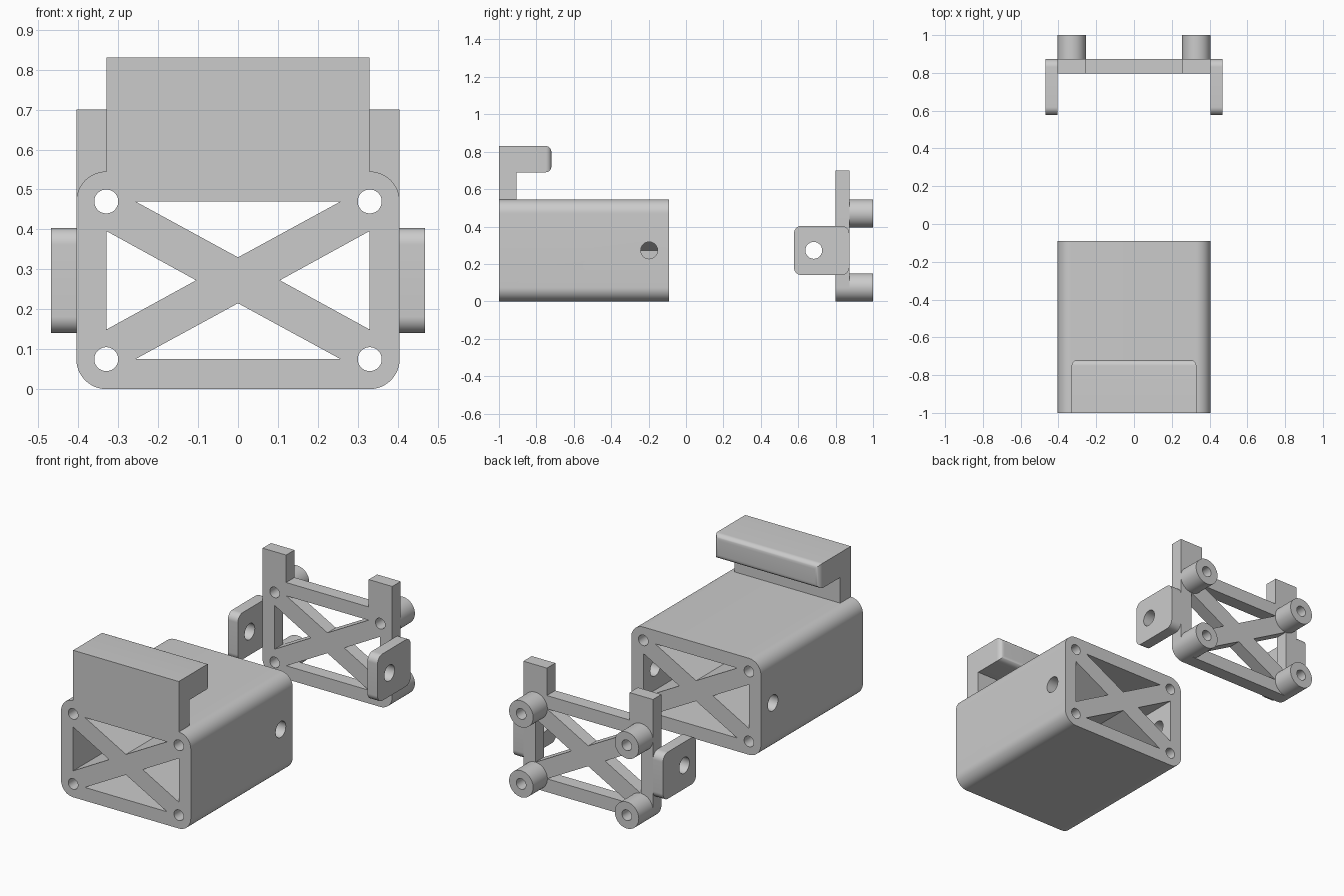
import bpy, bmesh
from math import radians, cos, sin, pi
from mathutils import Vector

if "Cube" in bpy.data.objects:
    bpy.data.objects.remove(bpy.data.objects["Cube"])


def circle(u, v, r, n=48):
    return [(u + r * cos(2 * pi * i / n), v + r * sin(2 * pi * i / n)) for i in range(n)]


def arc(u, v, r, start, n=12):
    return [(u + r * cos(radians(start + 90 * i / n)), v + r * sin(radians(start + 90 * i / n)))
            for i in range(n + 1)]


def rounded_rect(u0, u1, v0, v1, r):
    return (arc(u1 - r, v1 - r, r, 0) + arc(u0 + r, v1 - r, r, 90)
            + arc(u0 + r, v0 + r, r, 180) + arc(u1 - r, v0 + r, r, 270))


def extrude(name, loops, axis, a, b, bevel_test=None):
    """Extrude an outline with holes along axis; X uses (y, z) points, Y uses (x, z)."""
    place = (lambda u, v: (a, u, v)) if axis == 'X' else (lambda u, v: (u, a, v))
    direction = Vector((1, 0, 0) if axis == 'X' else (0, 1, 0))
    bm = bmesh.new()
    edges = []
    for loop in loops:
        vs = [bm.verts.new(place(u, v)) for u, v in loop]
        edges += [bm.edges.new((vs[i - 1], vs[i])) for i in range(len(vs))]
    bmesh.ops.triangle_fill(bm, edges=edges, use_beauty=True, normal=direction)
    ext = bmesh.ops.extrude_face_region(bm, geom=bm.faces[:])
    moved = [g for g in ext['geom'] if isinstance(g, bmesh.types.BMVert)]
    bmesh.ops.translate(bm, verts=moved, vec=direction * (b - a))
    bmesh.ops.recalc_face_normals(bm, faces=bm.faces[:])
    if bevel_test:
        bmesh.ops.dissolve_limit(bm, angle_limit=radians(1), verts=bm.verts[:], edges=bm.edges[:])
        picked = [e for e in bm.edges if all(bevel_test(v.co) for v in e.verts)]
        bmesh.ops.bevel(bm, geom=picked, offset=0.03, segments=8, profile=0.5, affect='EDGES')
    me = bpy.data.meshes.new(name)
    bm.to_mesh(me)
    bm.free()
    me.shade_smooth()
    me.set_sharp_from_angle(angle=radians(30))
    ob = bpy.data.objects.new(name, me)
    bpy.context.collection.objects.link(ob)
    return ob


def cut(ob, cutter):
    mod = ob.modifiers.new("hole", 'BOOLEAN')
    mod.operation, mod.solver, mod.object = 'DIFFERENCE', 'EXACT', cutter
    bpy.context.view_layer.update()
    me = bpy.data.meshes.new_from_object(ob.evaluated_get(bpy.context.evaluated_depsgraph_get()))
    ob.modifiers.clear()
    ob.data = me
    me.set_sharp_from_angle(angle=radians(30))
    bpy.data.objects.remove(cutter)


W, H, R = 0.405, 0.545, 0.075
SX, Z_LOW, Z_HIGH, Z_MID = 0.33, 0.075, 0.47, 0.2725
screws = [(s * SX, z) for s in (-1, 1) for z in (Z_LOW, Z_HIGH)]

# Shared cross-brace windows and screw holes
windows = [[(s * 0.33, 0.396), (s * 0.33, 0.149), (s * 0.105, Z_MID)] for s in (-1, 1)]
windows += [[(-0.257, z), (0.257, z), (0, tip)] for z, tip in ((Z_HIGH, 0.33), (Z_LOW, 0.215))]
openings = windows + [circle(x, z, 0.03) for x, z in screws]

# Main body with pivot holes through each side wall
body = extrude("body", [rounded_rect(-W, W, 0, H, R)] + openings, 'Y', -1, -0.09)
for s in (-1, 1):
    cut(body, extrude("pivot_cutter", [circle(-0.197, Z_MID, 0.045)], 'X', s * 0.26, s * 0.5))

# Hooked lip on top of the body, rounded around its rear face
hook = [(-1, H), (-0.905, H), (-0.905, 0.69), (-0.72, 0.69), (-0.72, 0.83), (-1, 0.83)]
extrude("hook", [hook], 'X', -SX, SX, lambda co: co.y > -0.73)

# Bracket plate with two upright posts
Y0, Y1, POST, TOP = 0.798, 0.873, 0.258, 0.70
plate = ([(W, TOP), (POST, TOP), (POST, H), (-POST, H), (-POST, TOP), (-W, TOP)]
         + arc(-W + R, R, R, 180) + arc(W - R, R, R, 270))
extrude("bracket_plate", [plate] + openings, 'Y', Y0, Y1)

# Screw bosses behind the bracket
for x, z in screws:
    extrude("screw_boss", [circle(x, z, R), circle(x, z, 0.03)], 'Y', Y1, 1)

# Pivot lugs on both sides of the bracket
for s in (-1, 1):
    extrude("pivot_lug", [rounded_rect(0.577, Y1, 0.14, 0.404, 0.042), circle(0.683, Z_MID, 0.045)],
            'X', s * W, s * 0.468)
